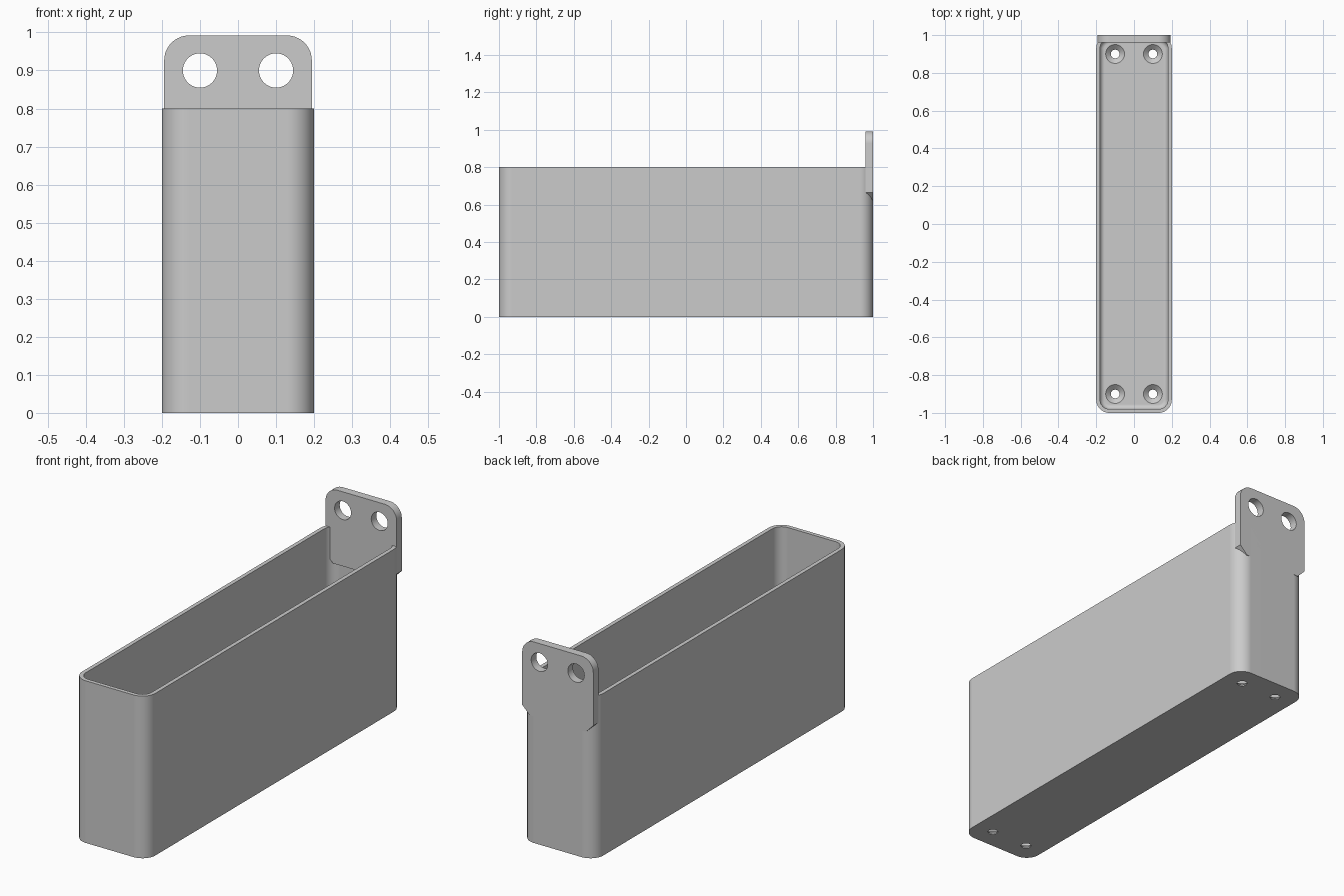
import bpy
import bmesh
import math
from mathutils import Matrix, Vector

cube = bpy.data.objects.get("Cube")
if cube:
    bpy.data.objects.remove(cube, do_unlink=True)

HALF_X, HALF_Y, HEIGHT = 0.2, 1.0, 0.8
WALL, FLOOR, CORNER, FILLET = 0.02, 0.03, 0.07, 0.025

grey = bpy.data.materials.new("plain grey")
grey.use_nodes = True
colour = (0.6, 0.6, 0.6, 1)
grey.diffuse_color = colour
grey.node_tree.nodes["Principled BSDF"].inputs["Base Color"].default_value = colour


def make_object(name, bm):
    bmesh.ops.recalc_face_normals(bm, faces=bm.faces)
    mesh = bpy.data.meshes.new(name)
    bm.to_mesh(mesh)
    bm.free()
    mesh.materials.append(grey)
    obj = bpy.data.objects.new(name, mesh)
    bpy.context.collection.objects.link(obj)
    return obj


def activate(obj):
    bpy.ops.object.select_all(action="DESELECT")
    obj.select_set(True)
    bpy.context.view_layer.objects.active = obj


def rounded_ring(bm, inset, z, steps=10):
    """Rounded rectangle of vertices, shrunk by inset."""
    radius = max(CORNER - inset, 0.01)
    cx, cy = HALF_X - inset - radius, HALF_Y - inset - radius
    ring = []
    for quarter, (sx, sy) in enumerate([(1, 1), (-1, 1), (-1, -1), (1, -1)]):
        for i in range(steps + 1):
            a = (quarter + i / steps) * math.pi / 2
            ring.append(bm.verts.new((sx * cx + radius * math.cos(a),
                                      sy * cy + radius * math.sin(a), z)))
    return ring


def bore(obj, rings, turn, places):
    """Cut a turned hole, given as (radius, offset) rings, at each place."""
    for place in places:
        bm = bmesh.new()
        loops = [[bm.verts.new((r * math.cos(i * math.tau / 40),
                                r * math.sin(i * math.tau / 40), h))
                  for i in range(40)] for r, h in rings]
        skin(bm, loops)
        bm.transform(Matrix.Translation(place) @ turn)
        cutter = make_object("hole_cutter", bm)
        cutter.hide_render = True
        mod = obj.modifiers.new("hole", "BOOLEAN")
        mod.operation, mod.solver, mod.object = "DIFFERENCE", "EXACT", cutter
        activate(obj)
        bpy.ops.object.modifier_apply(modifier=mod.name)
        bpy.data.objects.remove(cutter, do_unlink=True)


def skin(bm, loops):
    """Bridge successive loops and cap both ends."""
    for a, b in zip(loops, loops[1:]):
        for i in range(len(a)):
            j = (i + 1) % len(a)
            bm.faces.new((a[i], a[j], b[j], b[i]))
    bm.faces.new(loops[0])
    bm.faces.new(loops[-1])


def finish(obj):
    activate(obj)
    bpy.ops.object.shade_smooth_by_angle(angle=math.radians(30))
    obj.modifiers.new("even_shading", "WEIGHTED_NORMAL").keep_sharp = True


# Open bin: outer wall, rim, inner wall, floor fillet and floor
bm = bmesh.new()
profile = [(0, 0), (0, HEIGHT), (WALL, HEIGHT)]
for i in range(7):
    a = i / 6 * math.pi / 2
    profile.append((WALL + FILLET * (1 - math.cos(a)),
                    FLOOR + FILLET * (1 - math.sin(a))))
skin(bm, [rounded_ring(bm, inset, z) for inset, z in profile])
bin_body = make_object("bin_body", bm)

# Countersunk drain holes in the floor
bore(bin_body, [(0.023, -0.02), (0.023, 0.006), (0.05, FLOOR), (0.05, FLOOR + 0.02)],
     Matrix.Identity(4), [Vector((x, y, 0)) for x in (-0.1, 0.1) for y in (-0.9, 0.9)])
finish(bin_body)

# Hanging plate: rounded top corners, chamfered lower corners
half, top, bottom, radius, chamfer = 0.194, 0.992, 0.625, 0.065, 0.04
right_side = [(half - chamfer, bottom), (half, bottom + chamfer)]
for i in range(11):
    a = i / 10 * math.pi / 2
    right_side.append((half - radius + radius * math.cos(a),
                       top - radius + radius * math.sin(a)))
outline = right_side + [(-x, z) for x, z in reversed(right_side)]
bm = bmesh.new()
skin(bm, [[bm.verts.new((x, y, z)) for x, z in outline] for y in (0.96, HALF_Y)])
hanging_plate = make_object("hanging_plate", bm)

# Screw holes through the plate
bore(hanging_plate, [(0.045, -0.1), (0.045, 0.1)], Matrix.Rotation(math.pi / 2, 4, "X"),
     [Vector((x, 0.98, 0.9)) for x in (-0.1, 0.1)])
finish(hanging_plate)
